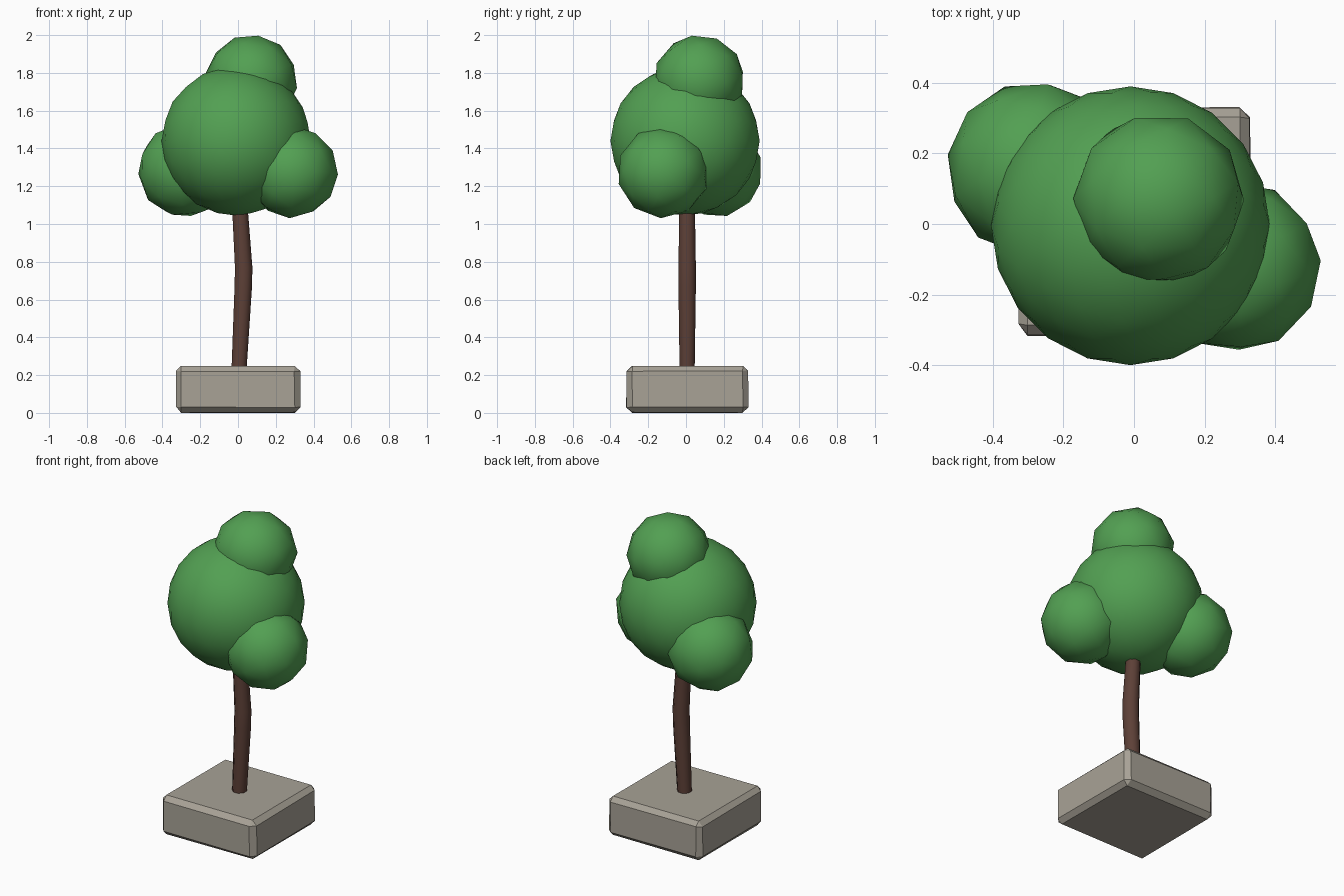
import bpy, bmesh, math, random
from mathutils import Matrix, Vector, Euler

random.seed(4)
cube = bpy.data.objects.get("Cube")
if cube:
    bpy.data.objects.remove(cube, do_unlink=True)


def material(name, rgb):
    mat = bpy.data.materials.new(name)
    mat.use_nodes = True
    mat.diffuse_color = (*rgb, 1)
    bsdf = mat.node_tree.nodes["Principled BSDF"]
    bsdf.inputs["Base Color"].default_value = (*rgb, 1)
    bsdf.inputs["Roughness"].default_value = 0.9
    return mat


leaf = material("leaf green", (0.085, 0.35, 0.085))
bark = material("bark brown", (0.109, 0.051, 0.038))
stone = material("stone grey", (0.39, 0.36, 0.305))


def add_object(name, bm, mat, smooth):
    bmesh.ops.recalc_face_normals(bm, faces=bm.faces)
    for face in bm.faces:
        face.smooth = smooth and len(face.verts) < 5
    mesh = bpy.data.meshes.new(name)
    bm.to_mesh(mesh)
    bm.free()
    mesh.materials.append(mat)
    obj = bpy.data.objects.new(name, mesh)
    bpy.context.collection.objects.link(obj)
    return obj


# Rough-cut stone block with chamfered edges
bm = bmesh.new()
bmesh.ops.create_cube(bm, size=1)
bmesh.ops.transform(bm, matrix=Matrix.Translation((0, 0.008, 0.128))
                    @ Matrix.Diagonal((0.66, 0.645, 0.25, 1)), verts=bm.verts)
bmesh.ops.bevel(bm, geom=bm.edges[:], offset=0.03, segments=1, affect='EDGES')
for v in bm.verts:
    v.co += Vector(random.uniform(-0.003, 0.003) for _ in range(3))
bottom = min(v.co.z for v in bm.verts)
bmesh.ops.translate(bm, vec=(0, 0, -bottom), verts=bm.verts)
add_object("stone_base", bm, stone, False)

# Bent trunk: rings of (x, z, radius)
SIDES = 8
bm = bmesh.new()
rings = []
for x, z, radius in [(0.005, 0.22, 0.043), (0.028, 0.67, 0.05),
                     (0.03, 0.77, 0.05), (0.008, 1.12, 0.044)]:
    angles = [math.tau * (i + 0.5) / SIDES for i in range(SIDES)]
    rings.append([bm.verts.new((x + radius * math.cos(a),
                                0.006 + radius * math.sin(a), z)) for a in angles])
for low, high in zip(rings, rings[1:]):
    for i in range(SIDES):
        j = (i + 1) % SIDES
        bm.faces.new((low[i], low[j], high[j], high[i]))
bm.faces.new(rings[0])
bm.faces.new(rings[-1])
add_object("trunk", bm, bark, True)


# Leaf clumps
def clump(name, centre, radius, detail, turn):
    bm = bmesh.new()
    bmesh.ops.create_icosphere(bm, subdivisions=detail, radius=radius)
    bmesh.ops.transform(bm, matrix=Matrix.Translation(centre)
                        @ Euler(turn).to_matrix().to_4x4(), verts=bm.verts)
    add_object(name, bm, leaf, True)


clump("main_foliage", (-0.01, -0.005, 1.44), 0.395, 3, (0, 0, 0))
clump("top_foliage", (0.07, 0.07, 1.758), 0.245, 2, (0.2, 0.1, 0.3))
clump("left_foliage", (0.285, -0.12, 1.275), 0.245, 2, (0.3, 0.5, 0.2))
clump("right_foliage", (-0.28, 0.155, 1.285), 0.252, 2, (0.5, 0.2, 0.6))
